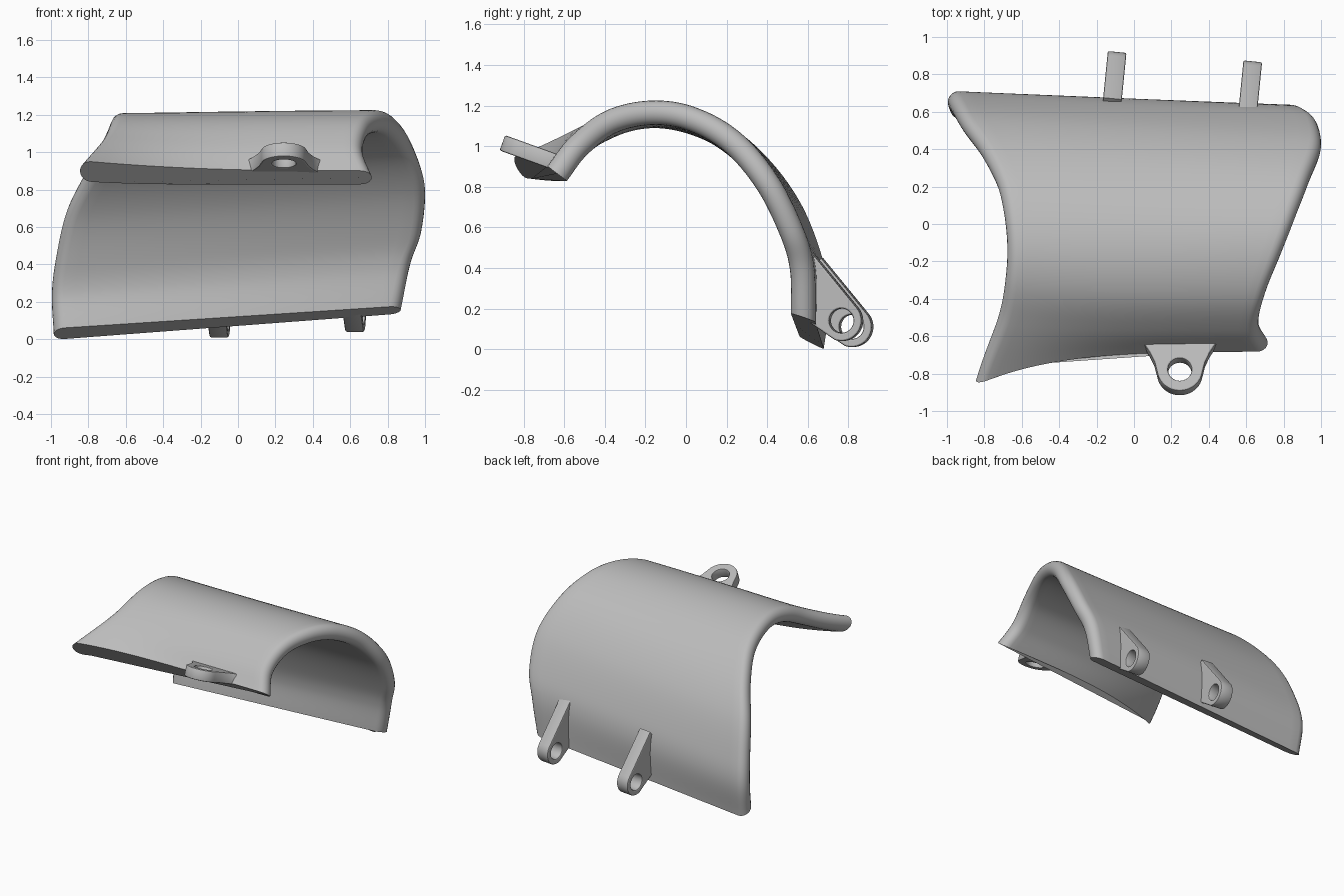
import bpy, math
from mathutils import Vector, Matrix

if "Cube" in bpy.data.objects:
    bpy.data.objects.remove(bpy.data.objects["Cube"])

grey = bpy.data.materials.new("plain grey")
grey.use_nodes = True
grey.diffuse_color = (0.5, 0.5, 0.5, 1)
grey.node_tree.nodes["Principled BSDF"].inputs["Base Color"].default_value = (0.5, 0.5, 0.5, 1)

# Shell middle lines (y, z) from the low back edge over the top to the front edge
LEFT_LINE = [(.575, .16), (.57, .4), (.52, .58), (.4, .82), (.23, 1.02),
             (.03, 1.135), (-.17, 1.165), (-.37, 1.12), (-.53, 1.0), (-.635, .865)]
RIGHT_LINE = [(.62, .03), (.65, .25), (.61, .45), (.52, .68), (.38, .88),
              (.2, 1.04), (-.02, 1.13), (-.22, 1.14), (-.5, 1.06), (-.89, .91)]
# Side limits of the shell at the same stations: right end, left end
LIMITS = [(-.985, .87), (-.995, .92), (-.97, .98), (-.915, .998), (-.81, .935),
          (-.72, .86), (-.68, .78), (-.685, .70), (-.73, .665), (-.845, .715)]
HALF = .06


def spline(points, t):
    """Smooth curve through the points, t from 0 to 1."""
    last = len(points) - 1
    i = min(int(t * last), last - 1)
    f = t * last - i
    p = [Vector(q) for q in points]
    b, c = p[i], p[i + 1]
    a = p[i - 1] if i else 2 * b - c
    d = p[i + 2] if i + 2 <= last else 2 * c - b
    return .5 * (2 * b + (c - a) * f + (2 * a - 5 * b + 4 * c - d) * f ** 2
                 + (3 * (b - c) + d - a) * f ** 3)


def middle(t, x):
    """Middle of the shell wall; the front edge flares towards the right end."""
    w = max(0, (.9 - x) / 1.85)
    front = min(1, max(0, (t - .55) / .3))
    w = w ** (1 + 3 * front)
    return spline(LEFT_LINE, t).lerp(spline(RIGHT_LINE, t), w)


def wall_point(t, x, off):
    p = middle(t, x)
    d = (middle(min(1, t + .01), x) - middle(max(0, t - .01), x)).normalized()
    p = p + Vector((d.y, -d.x)) * off
    skew = .35 * off * max(0, 1 - 9 * t)
    return (x, p.x, p.y - skew)


def finish(obj, angle):
    obj.data.materials.clear()
    obj.data.materials.append(grey)
    bpy.ops.object.select_all(action='DESELECT')
    obj.select_set(True)
    bpy.context.view_layer.objects.active = obj
    bpy.ops.object.shade_smooth_by_angle(angle=math.radians(angle))


# Curved shell with round side rims: one closed loop per station
ROWS, COLS, ARC = 72, 28, 10
verts, faces = [], []
for r in range(ROWS + 1):
    t = r / ROWS
    lo, hi = spline(LIMITS, t)
    lo, hi = lo + HALF, hi - HALF
    loop = [(lo + (hi - lo) * k / COLS, HALF) for k in range(COLS)]
    for k in range(ARC):
        a = math.pi * (.5 - k / ARC)
        loop.append((hi + HALF * math.cos(a), HALF * math.sin(a)))
    loop += [(hi - (hi - lo) * k / COLS, -HALF) for k in range(COLS)]
    for k in range(ARC):
        a = math.pi * (-.5 - k / ARC)
        loop.append((lo + HALF * math.cos(a), HALF * math.sin(a)))
    verts += [wall_point(t, x, off) for x, off in loop]
n = len(loop)
for r in range(ROWS):
    for k in range(n):
        j = (k + 1) % n
        faces.append((r * n + k, r * n + j, (r + 1) * n + j, (r + 1) * n + k))
# Edge strips closing the two long ends
for r in (0, ROWS):
    ring = [r * n + k for k in range(n)]
    faces.append(ring[::-1] if r == 0 else ring)
mesh = bpy.data.meshes.new("shell")
mesh.from_pydata(verts, [], faces)
mesh.update()
shell = bpy.data.objects.new("shell", mesh)
bpy.context.collection.objects.link(shell)
finish(shell, 40)


def arc(radius, start, end, steps):
    return [(radius * math.cos(math.radians(start + (end - start) * k / steps)),
             radius * math.sin(math.radians(start + (end - start) * k / steps)))
            for k in range(steps + 1)]


def plate(name, outline, hole, thickness, axes, origin):
    """Flat plate with a round hole at its origin and softened edges."""
    bevel = .008
    curve = bpy.data.curves.new(name, 'CURVE')
    curve.dimensions = '2D'
    curve.fill_mode = 'BOTH'
    curve.extrude = thickness / 2 - bevel
    curve.bevel_depth = bevel
    curve.bevel_resolution = 1
    curve.offset = -bevel
    for pts in (outline, arc(hole, 0, 350, 35)):
        s = curve.splines.new('POLY')
        s.points.add(len(pts) - 1)
        for point, (u, v) in zip(s.points, pts):
            point.co = (u, v, 0, 1)
        s.use_cyclic_u = True
    obj = bpy.data.objects.new(name, curve)
    bpy.context.collection.objects.link(obj)
    obj.matrix_world = Matrix.Translation(origin) @ Matrix(axes).transposed().to_4x4()
    bpy.ops.object.select_all(action='DESELECT')
    obj.select_set(True)
    bpy.context.view_layer.objects.active = obj
    bpy.ops.object.convert(target='MESH')
    finish(bpy.context.view_layer.objects.active, 35)


# Two hinge lugs along the back edge
lug = arc(.1, -110, 39, 18) + [(-.15, .34), (-.19, .3), (-.17, .0)]
turn = Vector((.1, 1, 0)).normalized()
for name, origin in (("hinge_lug_left", (.625, .77, .14)),
                     ("hinge_lug_right", (-.1, .82, .11))):
    plate(name, lug, .06, .1, (turn, (0, 0, 1), (turn.y, -turn.x, 0)), origin)

# Fastening tab on the front edge, with flared base
side = [(.135, -.04), (.16, -.095), (.185, -.135), (.215, -.165), (.2, -.2)]
tab = ([(-u, v) for u, v in reversed(side)]
       + arc(.122, 170, 10, 20) + side)
out = Vector((0, -.94, .34)).normalized()
plate("front_tab", tab, .063, .08,
      ((1, 0, 0), out, Vector((1, 0, 0)).cross(out)), (.245, -.79, .975))
